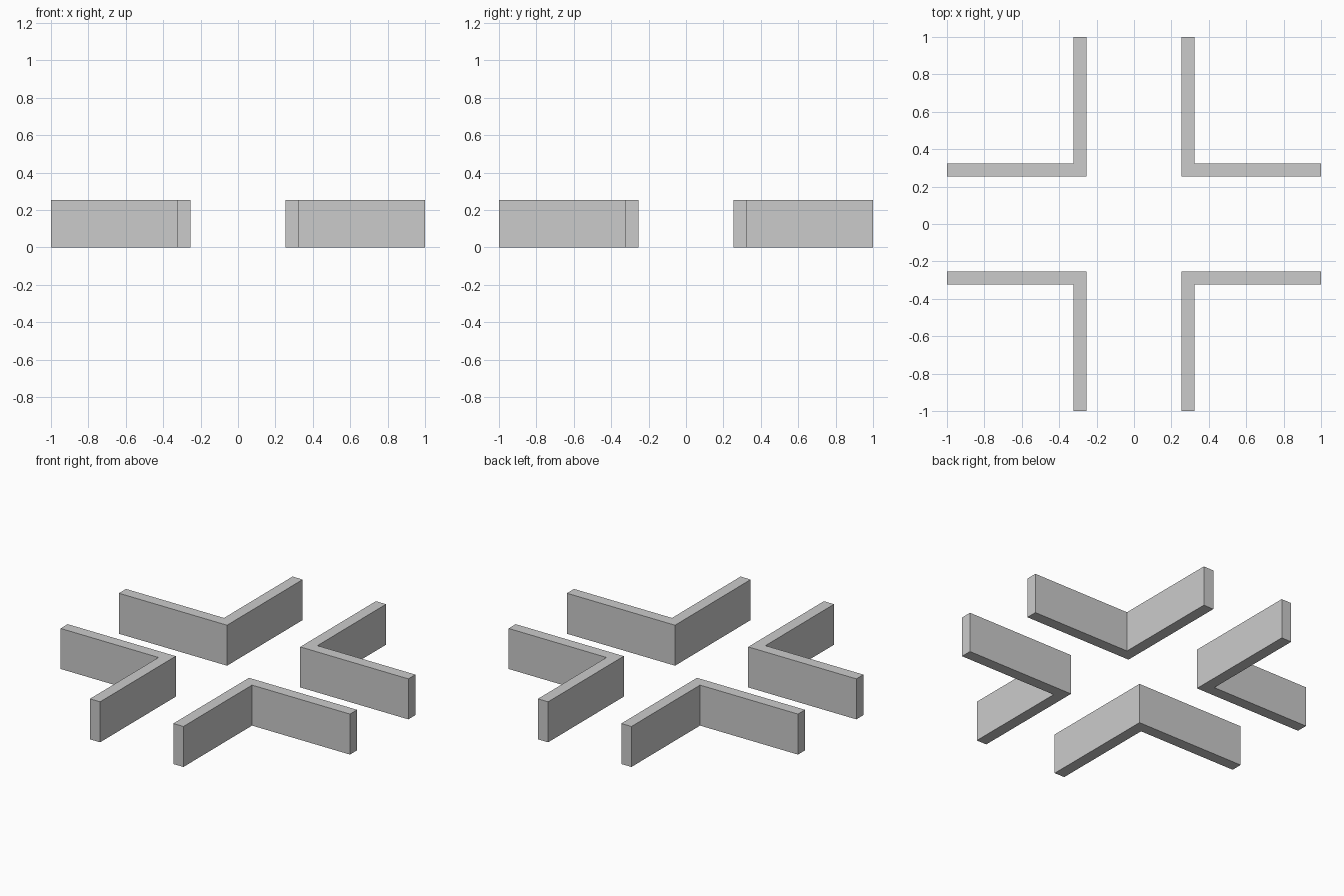
import bpy, bmesh

if "Cube" in bpy.data.objects:
    bpy.data.objects.remove(bpy.data.objects["Cube"])

INNER, OUTER, END, HEIGHT = 0.253, 0.323, 1.0, 0.253

# L-shaped footprint of one corner wall (in the +x +y quadrant)
PROFILE = [(INNER, INNER), (END, INNER), (END, OUTER),
           (OUTER, OUTER), (OUTER, END), (INNER, END)]


def corner_wall(name, sx, sy):
    """Extrude the L footprint, mirrored into the given quadrant."""
    bm = bmesh.new()
    face = bm.faces.new([bm.verts.new((sx * x, sy * y, 0)) for x, y in PROFILE])
    top = bmesh.ops.extrude_face_region(bm, geom=[face], use_keep_orig=True)["geom"]
    bmesh.ops.translate(bm, vec=(0, 0, HEIGHT),
                        verts=[v for v in top if isinstance(v, bmesh.types.BMVert)])
    bmesh.ops.recalc_face_normals(bm, faces=bm.faces)
    mesh = bpy.data.meshes.new(name)
    bm.to_mesh(mesh)
    bm.free()
    bpy.context.collection.objects.link(bpy.data.objects.new(name, mesh))


# Four walls around the open crossing
for side_y, sy in (("back", 1), ("front", -1)):
    for side_x, sx in (("right", 1), ("left", -1)):
        corner_wall(f"corner_wall_{side_y}_{side_x}", sx, sy)
